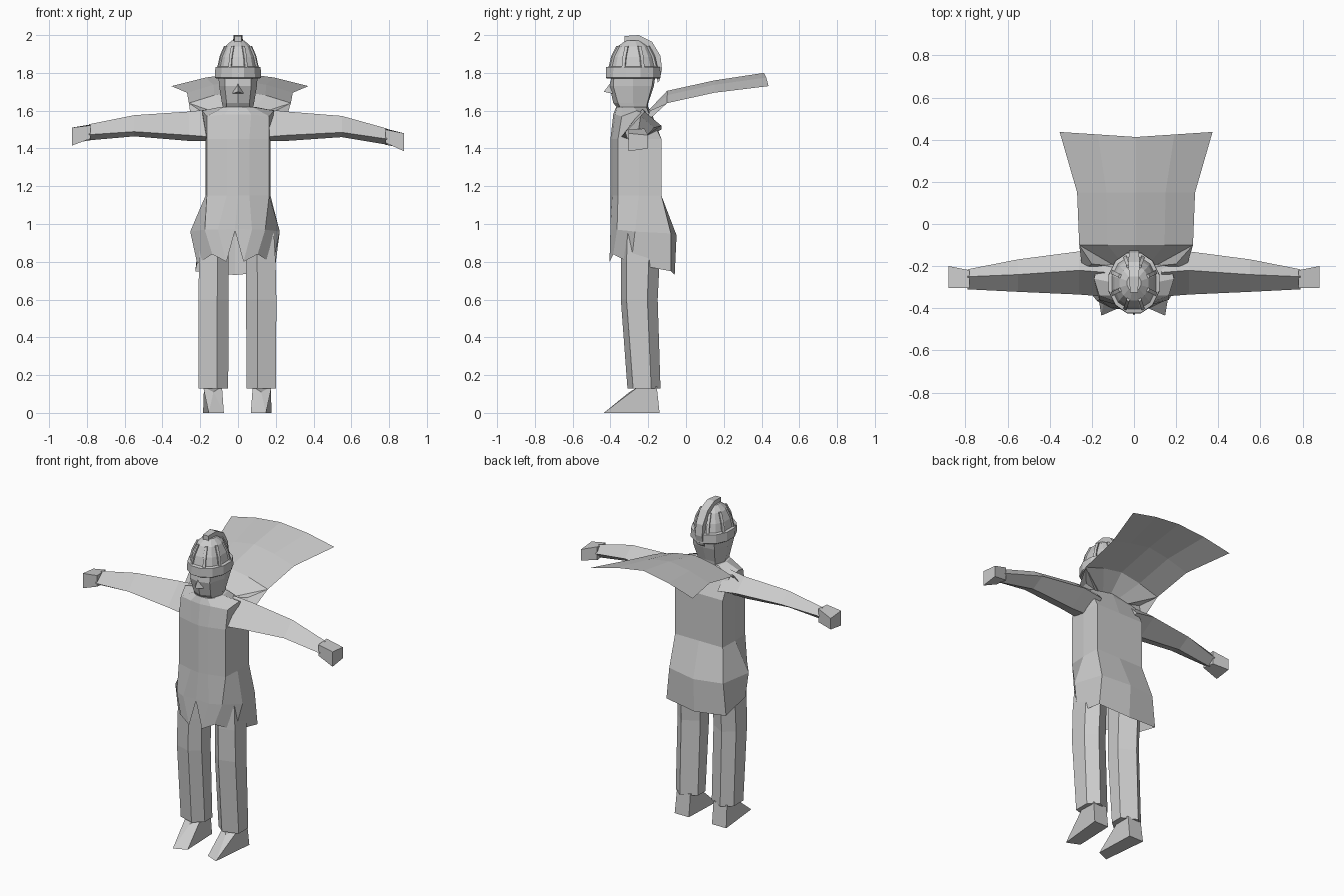
import bpy, bmesh, math

if "Cube" in bpy.data.objects:
    bpy.data.objects.remove(bpy.data.objects["Cube"])

grey = bpy.data.materials.new("light_grey")
grey.diffuse_color = (0.6, 0.6, 0.6, 1)
grey.use_nodes = True
grey.node_tree.nodes["Principled BSDF"].inputs["Base Color"].default_value = grey.diffuse_color


def make(name, verts, faces, closed=True):
    me = bpy.data.meshes.new(name)
    me.from_pydata(verts, [], faces)
    bm = bmesh.new()
    bm.from_mesh(me)
    bmesh.ops.remove_doubles(bm, verts=bm.verts, dist=0.0005)
    if closed:
        bmesh.ops.recalc_face_normals(bm, faces=bm.faces)
    bm.to_mesh(me)
    bm.free()
    me.materials.append(grey)
    ob = bpy.data.objects.new(name, me)
    bpy.context.collection.objects.link(ob)
    return ob


def loft(name, rings, cap_start=True, cap_end=True):
    """Skin a list of equal-length rings."""
    n = len(rings[0])
    verts = [v for r in rings for v in r]
    faces = []
    for i in range(len(rings) - 1):
        for j in range(n):
            k = (j + 1) % n
            faces.append((i * n + j, i * n + k, (i + 1) * n + k, (i + 1) * n + j))
    if cap_start:
        faces.append(tuple(range(n))[::-1])
    if cap_end:
        faces.append(tuple((len(rings) - 1) * n + j for j in range(n)))
    return make(name, verts, faces)


def sym(half):
    """Complete a half ring that runs from front centre to back centre."""
    return half + [(-x, y, z) for x, y, z in half[-2:0:-1]]


def flat(z, pts):
    return sym([(x, y, z) for x, y in pts])


# Tunic: collar, shoulders, chest, waist, hips and ragged hem
chest = [(0, -.40), (.06, -.39), (.165, -.36), (.172, -.25), (.168, -.13), (0, -.13)]
tunic = [
    flat(1.62, [(0, -.37), (.04, -.365), (.075, -.34), (.09, -.28), (.08, -.21), (0, -.20)]),
    sym([(0, -.385, 1.58), (.07, -.375, 1.58), (.165, -.34, 1.57), (.19, -.26, 1.60),
         (.17, -.19, 1.57), (0, -.18, 1.58)]),
    flat(1.45, chest),
    flat(1.15, chest),
    sym([(0, -.40, .975), (.09, -.40, .97), (.16, -.365, .97), (.237, -.27, .96),
         (.19, -.08, .95), (0, -.05, .94)]),
    sym([(0, -.40, .965), (.045, -.405, .80), (.12, -.385, .84), (.20, -.29, .79),
         (.21, -.08, .75), (0, -.06, .73)]),
]
for k in (4, 5):
    tunic[k] = [(x - .016, y, z) for x, y, z in tunic[k]]
loft("tunic", tunic, cap_end=False)

for s, side in ((1, "right"), (-1, "left")):
    # Arms: four-sided, with the two hands at slightly different heights
    def arm_ring(x, top, front, low, back, s=s):
        lift = .03 * max(0, (x - .5) / .38) if s < 0 else 0
        return [(s * x, y, z + lift) for y, z in (top, front, low, back)]

    loft(side + "_arm", [
        arm_ring(.13, (-.23, 1.61), (-.345, 1.46), (-.25, 1.44), (-.13, 1.50)),
        arm_ring(.26, (-.22, 1.595), (-.335, 1.47), (-.25, 1.44), (-.13, 1.52)),
        arm_ring(.55, (-.24, 1.572), (-.322, 1.485), (-.25, 1.46), (-.168, 1.51)),
        arm_ring(.79, (-.25, 1.505), (-.31, 1.45), (-.26, 1.42), (-.215, 1.46)),
    ])
    # Hands: blunt flared wedges
    loft(side + "_hand", [
        arm_ring(.78, (-.22, 1.505), (-.305, 1.50), (-.305, 1.43), (-.22, 1.42)),
        arm_ring(.88, (-.20, 1.47), (-.305, 1.48), (-.305, 1.385), (-.20, 1.40)),
    ])

    # Trouser legs
    cx = .123 if s > 0 else -.13

    def leg_ring(z, w, y0, y1, dx=0, cx=cx, s=s):
        x = cx + s * dx
        ym = y0 + (y1 - y0) * .72
        return [(x - s * w * .25, y0, z), (x + s * w, y0 + .03, z), (x + s * w, ym, z),
                (x + s * w * .2, y1, z), (x - s * w, ym, z), (x - s * w, y0 + .05, z)]

    loft(side + "_leg", [
        leg_ring(.95, .072, -.34, -.12, -.005),
        leg_ring(.80, .078, -.345, -.14, -.002),
        leg_ring(.60, .080, -.345, -.15),
        leg_ring(.13, .078, -.31, -.135),
    ])

    # Wedge-shaped shoe with ankle
    def px(v, s=s, cx=cx):
        return cx + s * v
    shoe = [(px(-.055), -.40, 0), (px(.025), -.435, 0), (px(.055), -.14, 0), (px(-.045), -.14, 0),
            (px(0), -.30, .11), (px(.055), -.25, .14), (px(.05), -.155, .14), (px(-.045), -.155, .14),
            (px(-.045), -.25, .14)]
    make(side + "_shoe", shoe, [(0, 3, 2, 1), (0, 1, 4), (1, 2, 6, 5), (1, 5, 4), (2, 3, 7, 6),
                                (3, 0, 8, 7), (0, 4, 8), (4, 5, 6, 7, 8)])

# Cape: open sheet, arched across its width and blown backwards
rows = [(.11, -.20, 1.575, 1.60), (.27, -.10, 1.64, 1.705),
        (.28, .15, 1.695, 1.76), (.363, .425, 1.73, 1.80)]
verts = []
for w, y, ze, zc in rows:
    dy = .012 if y > .4 else 0
    for t in (-1, -.5, 0, .5, 1):
        verts.append((w * t + .01, y + dy * (2 * abs(t) - 1), ze + (zc - ze) * (1 - abs(t) ** 1.5)))
make("cape", verts, [(5 * i + j, 5 * i + j + 1, 5 * i + j + 6, 5 * i + j + 5)
                     for i in range(3) for j in range(4)], closed=False)

# Cape ends gathered over the shoulders
for s, side in ((1, "right"), (-1, "left")):
    make(side + "_cape_tie",
         [(s * .09, -.20, 1.58), (s * .27 + .01, -.10, 1.64), (s * .20, -.19, 1.60), (s * .245, -.22, 1.53)],
         [(0, 1, 2), (1, 3, 2), (0, 2, 3)], closed=False)

# Head tapering to the jaw
loft("head", [
    flat(1.60, [(0, -.35), (.06, -.34), (.075, -.27), (.055, -.21), (0, -.205)]),
    flat(1.64, [(0, -.385), (.06, -.36), (.085, -.28), (.06, -.205), (0, -.20)]),
    flat(1.73, [(0, -.405), (.07, -.385), (.10, -.28), (.075, -.18), (0, -.17)]),
    flat(1.80, [(0, -.39), (.07, -.38), (.105, -.28), (.075, -.17), (0, -.16)]),
])
make("nose", [(0, -.39, 1.76), (0, -.435, 1.70), (.03, -.39, 1.69), (-.03, -.39, 1.69)],
     [(0, 1, 2), (0, 3, 1), (1, 3, 2), (0, 2, 3)])


def oval(r, z, n=12):
    return [(r * .84 * math.sin(2 * math.pi * (i + .5) / n),
             -.28 - r * math.cos(2 * math.pi * (i + .5) / n), z) for i in range(n)]


# Helmet: rim band, stepped dome
loft("helmet_rim", [oval(.142, 1.77), oval(.15, 1.775), oval(.148, 1.83), oval(.125, 1.835)])
dome = [(.132, 1.82), (.115, 1.885), (.085, 1.94), (.04, 1.972)]
loft("helmet_dome", [oval(r, z) for r, z in dome])

# Raised ribs on the dome
for k in range(8):
    a = math.pi * (k + .5) / 4
    d, p = (math.sin(a), -math.cos(a)), (math.cos(a), math.sin(a))
    rings = []
    for r, z in dome[:3]:
        rings.append([(.84 * (d[0] * (r + o) + p[0] * w), -.28 + d[1] * (r + o) + p[1] * w, z + h)
                      for o, w, h in ((-.02, -.009, 0), (.007, -.009, .003), (.007, .009, .003), (-.02, .009, 0))])
    loft("helmet_rib", rings)

# Crest sweeping over the top and down the back
path = [(-.325, 1.995, 1.96), (-.25, 2.0, 1.955), (-.18, 1.965, 1.91)]
crest = [[(-w, y, z0), (w, y, z0), (w, y, z1), (-w, y, z1)]
         for (y, z1, z0), w in zip(path, (.018, .024, .026))]
for y0, y1, z in ((-.175, -.135, 1.88), (-.16, -.127, 1.81), (-.15, -.14, 1.75)):
    crest.append([(-.024, y0, z), (.024, y0, z), (.024, y1, z + .01), (-.024, y1, z + .01)])
loft("helmet_crest", crest)
